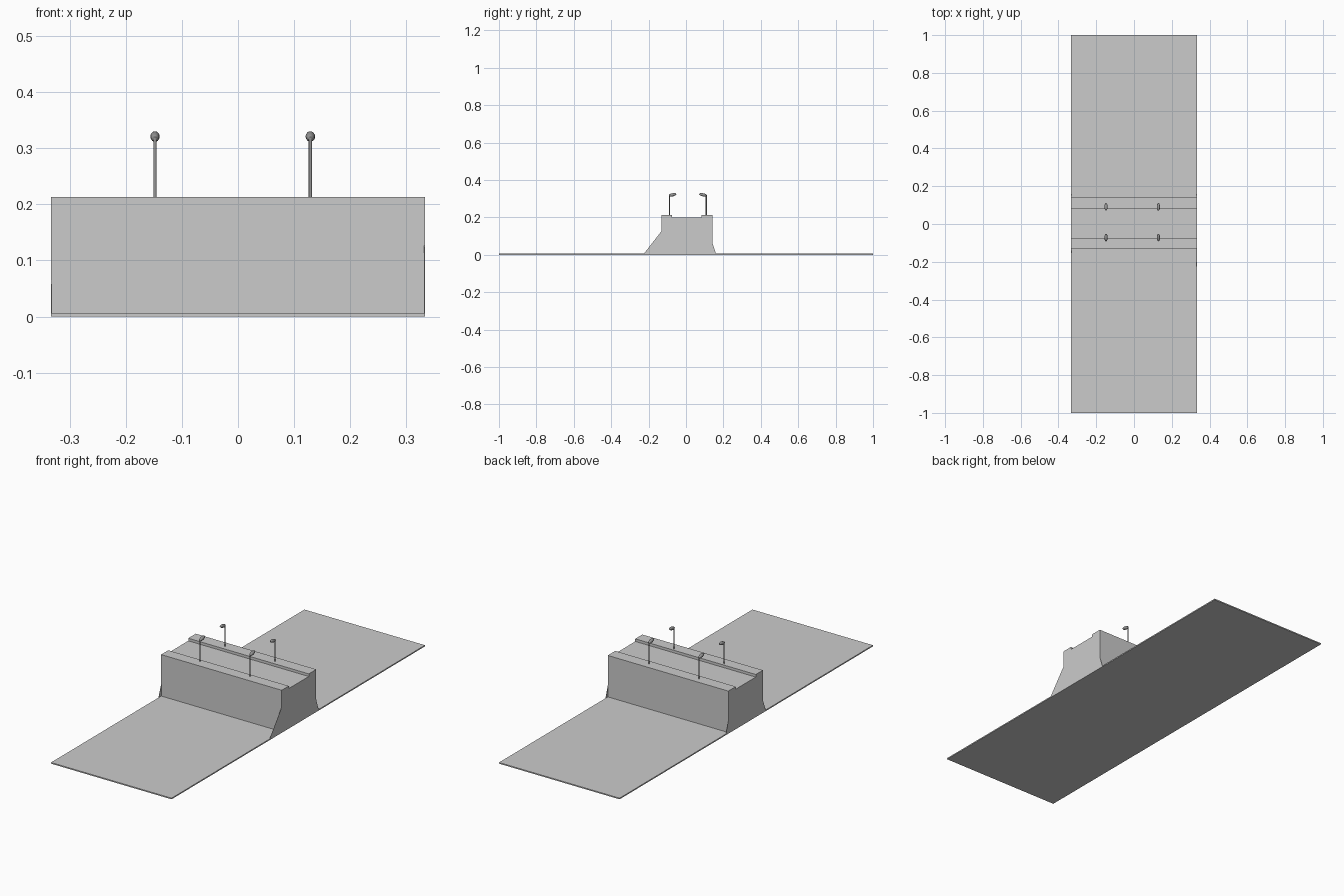
import bpy, bmesh, math

if "Cube" in bpy.data.objects:
    bpy.data.objects.remove(bpy.data.objects["Cube"])

HX = 0.333      # half width along x
BASE = 0.006    # slab thickness
TOP = 0.213     # lip height
DECK = 0.2      # roadway height


def material(name, v):
    m = bpy.data.materials.new(name)
    m.diffuse_color = (v, v, v, 1)
    m.use_nodes = True
    m.node_tree.nodes["Principled BSDF"].inputs["Base Color"].default_value = m.diffuse_color
    return m


concrete = material("light grey concrete", 0.6)
metal = material("mid grey metal", 0.3)


def prism(name, profile, x0, x1, mat):
    """Extrude a closed (y, z) profile from x0 to x1."""
    bm = bmesh.new()
    face = bm.faces.new([bm.verts.new((x0, y, z)) for y, z in profile])
    ext = bmesh.ops.extrude_face_region(bm, geom=[face])
    bmesh.ops.translate(bm, vec=(x1 - x0, 0, 0),
                        verts=[g for g in ext["geom"] if isinstance(g, bmesh.types.BMVert)])
    bmesh.ops.recalc_face_normals(bm, faces=bm.faces)
    me = bpy.data.meshes.new(name)
    bm.to_mesh(me)
    bm.free()
    me.materials.append(mat)
    ob = bpy.data.objects.new(name, me)
    bpy.context.collection.objects.link(ob)
    return ob


# ground slab
prism("base_slab", [(-1, 0), (1, 0), (1, BASE), (-1, BASE)], -HX, HX, concrete)

# raised roadway with a lip along each side
crown = [(0.142, TOP), (0.083, TOP), (0.083, DECK),
         (-0.075, DECK), (-0.075, TOP), (-0.131, TOP)]
prism("road_wall", [(-0.131, BASE), (0.142, BASE)] + crown, -HX + 0.001, HX - 0.001, concrete)

# thin end sheets whose feet flare past the walls
back_foot = [(0.16, BASE), (0.142, 0.062)]
prism("right_end_sheet", [(-0.225, BASE)] + back_foot + crown + [(-0.131, 0.127)],
      HX - 0.001, HX, concrete)
prism("left_end_sheet", [(-0.153, BASE)] + back_foot + crown + [(-0.131, 0.065)],
      -HX, -HX + 0.001, concrete)

# street lamps: front and back rows, heads pointing inward
for row, head_y, s in (("front", -0.072, 1), ("back", 0.091, -1)):
    for side, x in (("left", -0.148), ("right", 0.129)):
        bpy.ops.mesh.primitive_cylinder_add(vertices=8, radius=0.003, depth=0.112,
                                            location=(x, head_y - s * 0.017, 0.264))
        pole = bpy.context.object
        pole.name = f"{row}_{side}_lamp_pole"
        bpy.ops.object.shade_smooth_by_angle(angle=math.radians(50))
        pole.data.materials.append(metal)

        bpy.ops.mesh.primitive_uv_sphere_add(segments=12, ring_count=8, radius=1,
                                             location=(x, head_y, 0.321))
        head = bpy.context.object
        head.name = f"{row}_{side}_lamp_head"
        head.scale = (0.0085, 0.021, 0.0085)
        head.rotation_euler.x = s * math.radians(12)
        bpy.ops.object.shade_smooth()
        head.data.materials.append(metal)
